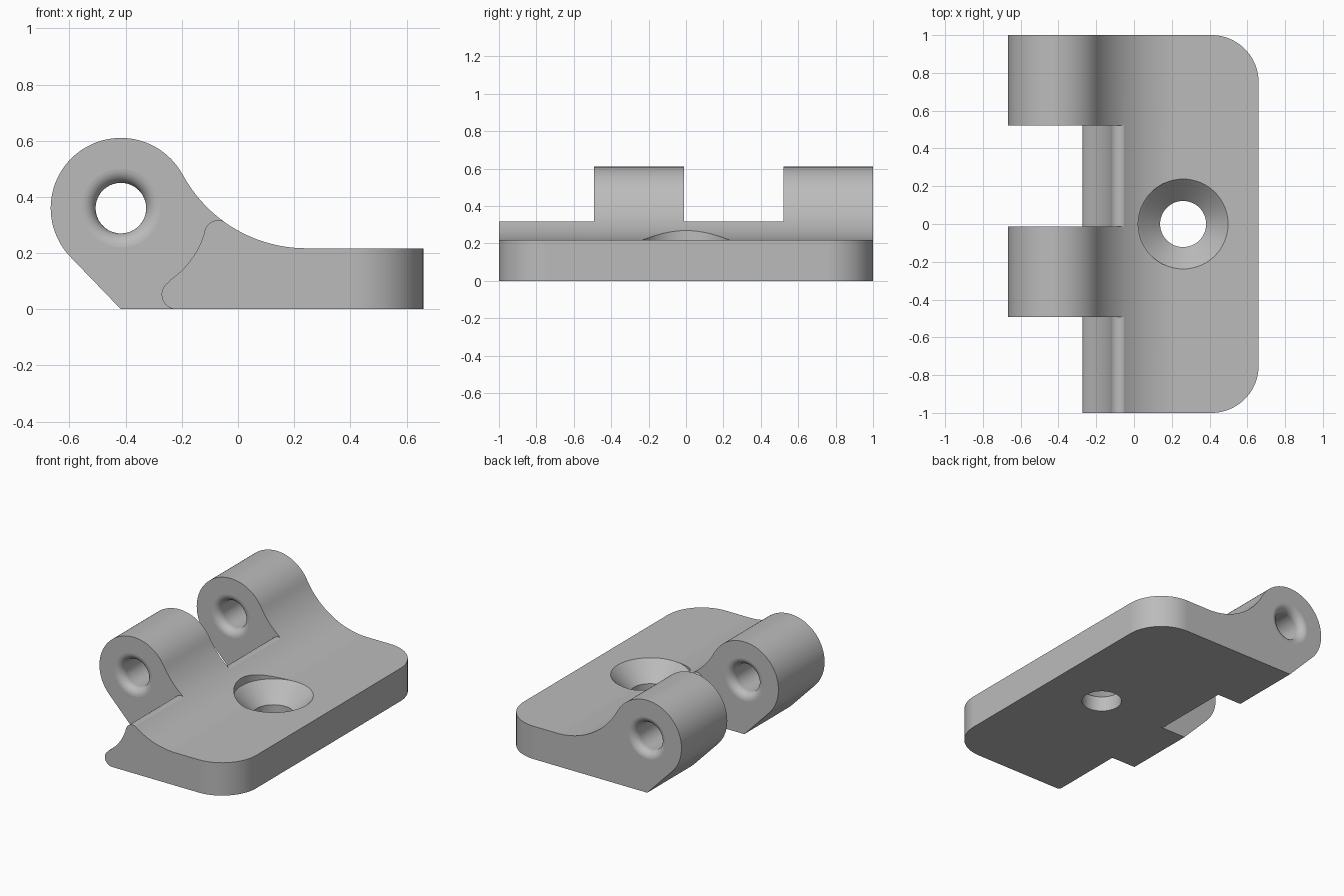
import bpy, bmesh
from math import sin, cos, pi, radians, atan2, degrees
from mathutils import Matrix

cube = bpy.data.objects.get("Cube")
if cube:
    bpy.data.objects.remove(cube, do_unlink=True)

THICK, RIGHT = 0.217, 0.66
PIN, PIN_R = (-0.417, 0.36), 0.25          # knuckle axis and outer radius
FILLET, FILLET_R = (0.243, 0.717), 0.50    # concave sweep from leaf to knuckle
LIP, LIP_R = (-0.07, 0.267), 0.05          # upper rounded lip of the clearance
TOE, TOE_R = (-0.22, 0.052), 0.052         # lower rounded lip of the clearance
KNUCKLES = ((-0.493, -0.012), (0.522, 1.0))
SCREW = (0.26, 0.0)

steel = bpy.data.materials.new("grey_metal")
steel.use_nodes = True
grey = (0.5, 0.5, 0.5, 1)
steel.diffuse_color = grey
steel.node_tree.nodes["Principled BSDF"].inputs["Base Color"].default_value = grey


def arc(c, r, a0, a1, n):
    """Points on an arc, angles in degrees."""
    angles = [radians(a0 + (a1 - a0) * i / n) for i in range(n + 1)]
    return [(c[0] + r * cos(a), c[1] + r * sin(a)) for a in angles]


def toward(a, b):
    return degrees(atan2(b[1] - a[1], b[0] - a[0]))


def make(name, bm):
    bmesh.ops.recalc_face_normals(bm, faces=bm.faces)
    mesh = bpy.data.meshes.new(name)
    bm.to_mesh(mesh)
    bm.free()
    mesh.materials.append(steel)
    obj = bpy.data.objects.new(name, mesh)
    bpy.context.collection.objects.link(obj)
    return obj


def extrude(profile, y0, y1):
    """Extrude an x-z profile along y."""
    bm = bmesh.new()
    face = bm.faces.new([bm.verts.new((x, y0, z)) for x, z in profile])
    ext = bmesh.ops.extrude_face_region(bm, geom=[face])
    moved = [v for v in ext["geom"] if isinstance(v, bmesh.types.BMVert)]
    bmesh.ops.translate(bm, verts=moved, vec=(0, y1 - y0, 0))
    return bm


def lathe(profile, matrix, n=64):
    """Solid of revolution from (radius, height) pairs."""
    bm = bmesh.new()
    rings = [[bm.verts.new((r * cos(2 * pi * i / n), r * sin(2 * pi * i / n), h))
              for i in range(n)] for r, h in profile]
    for a, b in zip(rings, rings[1:]):
        for i in range(n):
            j = (i + 1) % n
            bm.faces.new((a[i], a[j], b[j], b[i]))
    bm.faces.new(rings[0])
    bm.faces.new(rings[-1])
    bm.transform(matrix)
    return bm


def cut(target, bm):
    cutter = make("cutter", bm)
    cutter.hide_render = True
    mod = target.modifiers.new("cut", 'BOOLEAN')
    mod.operation, mod.solver, mod.object = 'DIFFERENCE', 'EXACT', cutter
    bpy.context.view_layer.objects.active = target
    bpy.ops.object.modifier_apply(modifier=mod.name)
    bpy.data.objects.remove(cutter, do_unlink=True)


# Leaf and knuckle barrel as one full-length profile
join = toward(PIN, FILLET)
profile = [(PIN[0], 0), (RIGHT, 0), (RIGHT, THICK)]
profile += arc(FILLET, FILLET_R, 270, 180 + join, 28)
profile += arc(PIN, PIN_R, join, 225, 48)[1:]
bm = extrude(profile, -1, 1)

# Rounded outer corners of the leaf
corners = [e for e in bm.edges
           if all(v.co.x > RIGHT - 0.01 for v in e.verts)
           and abs(e.verts[0].co.z - e.verts[1].co.z) > 0.1]
bmesh.ops.bevel(bm, geom=corners, offset=0.25, segments=20, profile=0.5, affect='EDGES')
hinge = make("hinge_leaf", bm)

# Clearance gaps between knuckles, leaving the curved lip
to_lip, to_toe = toward(PIN, LIP), toward(PIN, TOE)
gap = [(0.05, 0.8), (0.05, 0.44)]
gap += arc(LIP, LIP_R, toward(LIP, FILLET), 180 + to_lip, 12)
gap += arc(PIN, 0.31, to_lip, to_toe, 20)[1:-1]
gap += arc(TOE, TOE_R, 180 + to_toe, 270, 12)
gap += [(TOE[0], -0.2), (-0.9, -0.2), (-0.9, 0.8)]
for y0, y1 in ((-1.1, KNUCKLES[0][0]), (KNUCKLES[0][1], KNUCKLES[1][0])):
    cut(hinge, extrude(gap, y0, y1))

# Pin holes with rounded mouths
for y0, y1 in KNUCKLES:
    mouth = arc((0.14, 0.05), 0.05, 270, 180, 8)
    bore = [(0.14, y0 - 0.02)] + [(r, y0 + d) for r, d in mouth]
    bore += [(r, y1 - d) for r, d in reversed(mouth)] + [(0.14, y1 + 0.02)]
    cut(hinge, lathe(bore, Matrix.Translation((PIN[0], 0, PIN[1])) @ Matrix.Rotation(-pi / 2, 4, 'X')))

# Countersunk screw hole
sink = [(0.122, -0.1), (0.122, 0.1), (0.205, 0.183), (0.218, 0.197),
        (0.229, 0.208), (0.238, 0.217), (0.238, 0.5)]
cut(hinge, lathe(sink, Matrix.Translation((*SCREW, 0))))

# Smooth the curves, keep crisp edges
bpy.ops.object.select_all(action='DESELECT')
hinge.select_set(True)
bpy.context.view_layer.objects.active = hinge
bpy.ops.object.shade_smooth_by_angle(angle=radians(30))
normals = hinge.modifiers.new("even_normals", 'WEIGHTED_NORMAL')
normals.keep_sharp = True
